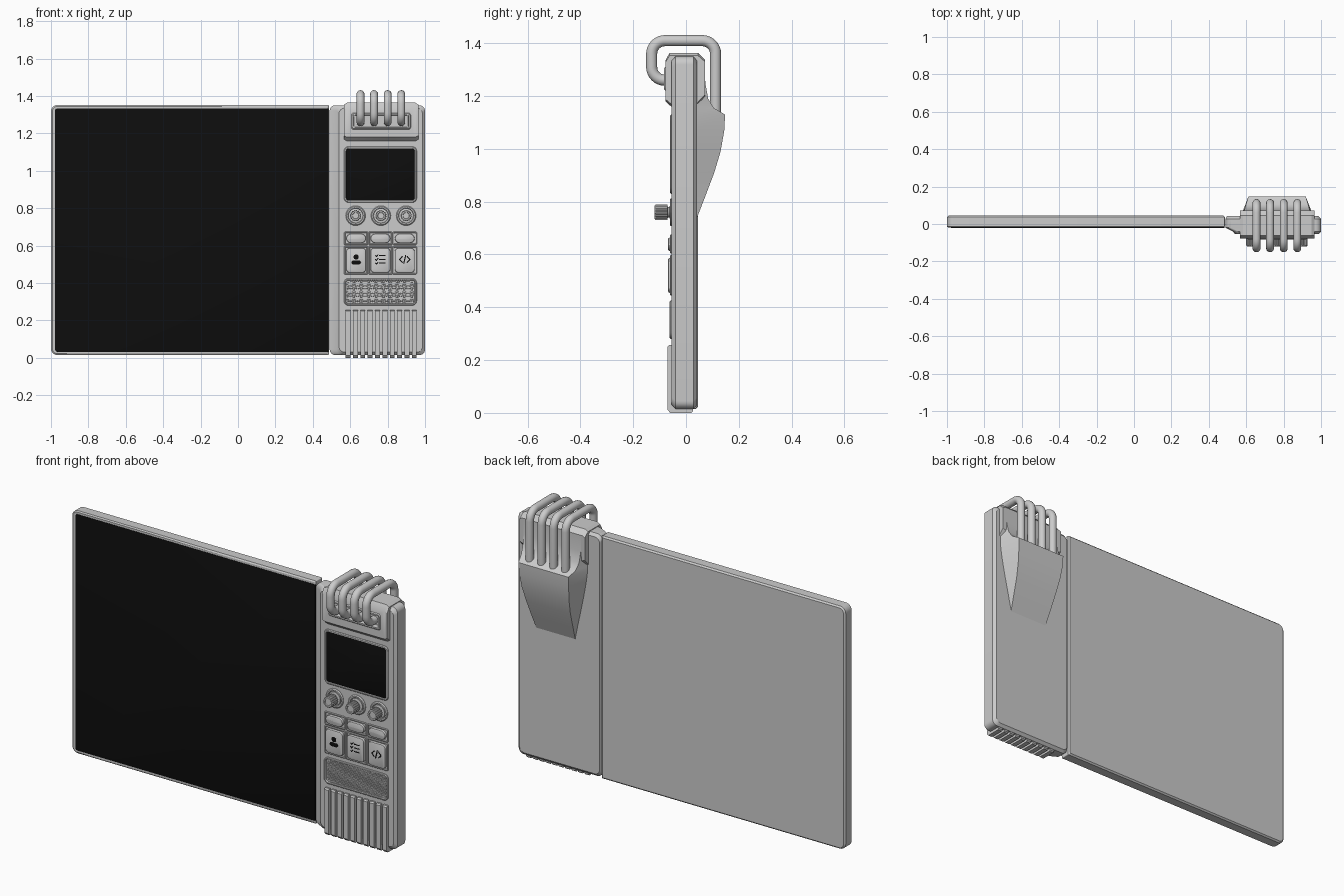
import bpy, bmesh, math
from mathutils import Vector

if "Cube" in bpy.data.objects:
    bpy.data.objects.remove(bpy.data.objects["Cube"])

black = bpy.data.materials.new("black")
black.diffuse_color = (0.004, 0.004, 0.004, 1)
black.use_nodes = True
black.node_tree.nodes["Principled BSDF"].inputs["Base Color"].default_value = black.diffuse_color


def finish(name, bm, mat=None):
    bmesh.ops.recalc_face_normals(bm, faces=bm.faces)
    me = bpy.data.meshes.new(name)
    bm.to_mesh(me)
    bm.free()
    ob = bpy.data.objects.new(name, me)
    bpy.context.collection.objects.link(ob)
    if mat:
        me.materials.append(mat)
    return ob


def add_loft(bm, loops):
    """Skin a stack of equal-length point loops and cap both ends."""
    rings = [[bm.verts.new(p) for p in lp] for lp in loops]
    n = len(rings[0])
    for a, b in zip(rings, rings[1:]):
        for i in range(n):
            bm.faces.new((a[i], a[(i + 1) % n], b[(i + 1) % n], b[i]))
    bm.faces.new(rings[0])
    bm.faces.new(rings[-1][::-1])


def loft(name, loops, mat=None):
    bm = bmesh.new()
    add_loft(bm, loops)
    return finish(name, bm, mat)


def rrect(rect, r, y, inset=0, r_right=None, seg=6):
    """Rounded rectangle in the xz plane."""
    x0, x1, z0, z1 = rect
    x0, x1, z0, z1 = x0 + inset, x1 - inset, z0 + inset, z1 - inset
    rl = max(r - inset, 0.002)
    rr = rl if r_right is None else r_right
    pts = []
    for cx, cz, q, a0 in ((x1 - rr, z1 - rr, rr, 0), (x0 + rl, z1 - rl, rl, 90),
                          (x0 + rl, z0 + rl, rl, 180), (x1 - rr, z0 + rr, rr, 270)):
        for i in range(seg + 1):
            a = math.radians(a0 + 90 * i / seg)
            pts.append((cx + q * math.cos(a), y, cz + q * math.sin(a)))
    return pts


def plate(name, rect, r, yb, yf, ch=0.006, mat=None, rr=None):
    return loft(name, [rrect(rect, r, yb, 0, rr), rrect(rect, r, yf + ch, 0, rr),
                       rrect(rect, r, yf + ch * 0.3, ch * 0.3, rr), rrect(rect, r, yf, ch, rr)], mat)


def tray(name, rect, r, yb, yf, lip, depth):
    c = lip * 0.4
    return loft(name, [rrect(rect, r, yb), rrect(rect, r, yf + c), rrect(rect, r, yf, c),
                       rrect(rect, r, yf, lip), rrect(rect, r, yf + depth, lip + 0.003)])


def circle_rect(x, z, r):
    return (x - r, x + r, z - r, z + r)


# large screen panel
S = (-1, 0.486, 0.015, 1.352)
loft("screen_body", [rrect(S, 0.035, 0.045, 0.008, 0.004), rrect(S, 0.035, 0.037, 0, 0.004),
                     rrect(S, 0.035, -0.014, 0, 0.004), rrect(S, 0.035, -0.019, 0.007, 0.004)])
plate("screen_glass", (-0.978, 0.485, 0.032, 1.334), 0.014, 0, -0.0205, 0.001, black, 0.003)

# control module with a sloped left edge
loft("control_module", [rrect(rc, 0.03, y) for rc, y in (
    ((0.497, 0.985, 0.03, 1.335), 0.042), ((0.490, 1, 0.015, 1.35), 0.028),
    ((0.490, 1, 0.015, 1.35), -0.02), ((0.528, 1, 0.015, 1.35), -0.040),
    ((0.540, 0.986, 0.03, 1.335), -0.054))])

# head block at the top, extruded from a side profile
side = [(-0.05, 1.155), (-0.078, 1.18), (-0.078, 1.335), (-0.062, 1.364),
        (0.045, 1.364), (0.072, 1.338), (0.072, 1.2), (0.03, 1.15)]
head = loft("head_block", [[(x, y, 1.26 + (z - 1.26) * s) for y, z in side]
                           for x, s in ((0.566, 0.9), (0.582, 1), (0.948, 1), (0.964, 0.9))])
cut = loft("slot_cutter", [rrect((0.618, 0.912, 1.232, 1.298), 0.012, y) for y in (-0.1, -0.058)])
cut.hide_render = True
mod = head.modifiers.new("slot", 'BOOLEAN')
mod.object = cut
bpy.context.view_layer.objects.active = head
bpy.ops.object.modifier_apply(modifier="slot")
bpy.data.objects.remove(cut)
# raised rim round the slot
tray("slot_rim", (0.606, 0.924, 1.22, 1.31), 0.015, -0.056, -0.083, 0.012, 0.024)

# rear wedge: (z, y, half width of outer face, half width at base)
wedge = [(1.335, 0.072, 0.175, 0.19), (1.25, 0.073, 0.175, 0.198), (1.19, 0.084, 0.172, 0.198),
         (1.155, 0.105, 0.166, 0.198), (1.13, 0.148, 0.153, 0.198), (1.07, 0.145, 0.151, 0.19),
         (0.99, 0.131, 0.144, 0.175), (0.91, 0.107, 0.135, 0.158), (0.82, 0.073, 0.127, 0.138),
         (0.73, 0.038, 0.118, 0.118)]
loft("rear_wedge", [[(0.765 - hb, 0.03, z), (0.765 - hf, y, z), (0.765 + hf, y, z),
                     (0.765 + hb, 0.03, z)] for z, y, hf, hb in wedge])

# four looped tubes over the head
path = [(0.112, 1.12)]
for cy, cz, a0 in ((0.062, 1.36, 0), (-0.08, 1.36, 90), (-0.08, 1.31, 180)):
    for i in range(9):
        a = math.radians(a0 + 90 * i / 8)
        path.append((cy + 0.05 * math.cos(a), cz + 0.05 * math.sin(a)))
path.append((-0.05, 1.26))
for k in range(4):
    loops = []
    for i, (y, z) in enumerate(path):
        p, q = path[max(i - 1, 0)], path[min(i + 1, len(path) - 1)]
        n = Vector((0, -(q[1] - p[1]), q[0] - p[0])).normalized()
        c = Vector((0.655 + 0.0727 * k, y, z))
        loops.append([c + 0.021 * (n * math.cos(t) + Vector((1, 0, 0)) * math.sin(t))
                      for t in (j * math.tau / 20 for j in range(20))])
    loft(f"tube_{k + 1}", loops)

# small display
tray("small_display_frame", (0.566, 0.956, 0.83, 1.13), 0.025, -0.04, -0.061, 0.01, 0.006)
plate("small_display_glass", (0.575, 0.947, 0.839, 1.121), 0.018, -0.04, -0.057, 0.001, black)


# knurled knobs on ringed dials
def gear(x, z, r, y, tooth=0.1, n=64):
    return [(x + r * (1 - tooth * (i % 4 < 2)) * math.cos(i * math.tau / n), y,
             z + r * (1 - tooth * (i % 4 < 2)) * math.sin(i * math.tau / n)) for i in range(n)]


for k, x in enumerate((0.629, 0.764, 0.899)):
    z = 0.76
    tray(f"dial_ring_{k + 1}", circle_rect(x, z, 0.053), 0.053, -0.04, -0.061, 0.012, 0.009)
    loft(f"knob_{k + 1}", [gear(x, z, r, y, t) for r, y, t in (
        (0.036, -0.04, 0), (0.036, -0.060, 0), (0.020, -0.062, 0), (0.020, -0.069, 0),
        (0.030, -0.070, 0.1), (0.030, -0.113, 0.1), (0.026, -0.119, 0.05), (0.018, -0.119, 0),
        (0.016, -0.115, 0))])

# button grid: three columns of a pill and a square key
cols = [0.6315, 0.7615, 0.8915]
for k, x in enumerate(cols):
    for nm, z0, z1, r in (("pill", 0.603, 0.675, 0.028), ("key", 0.445, 0.598, 0.02)):
        tray(f"{nm}_tray_{k + 1}", (x - 0.0645, x + 0.0645, z0, z1), 0.008, -0.04, -0.060, 0.006, 0.008)
        plate(f"{nm}_button_{k + 1}", (x - 0.053, x + 0.053, z0 + 0.01, z1 - 0.011), r, -0.04, -0.068)


# flat black icons on the keys
def strokes(name, x, z, segs, w=0.006):
    bm = bmesh.new()
    for ax, az, bx, bz in segs:
        a, b = Vector((x + ax, 0, z + az)), Vector((x + bx, 0, z + bz))
        d = (b - a).normalized() * w / 2
        n = Vector((-d.z, 0, d.x))
        quad = [a - d - n, b + d - n, b + d + n, a - d + n]
        add_loft(bm, [[p + Vector((0, y, 0)) for p in quad] for y in (-0.066, -0.069)])
    finish(name, bm, black)


KZ = 0.526
plate("person_icon_head", circle_rect(cols[0], KZ + 0.013, 0.014), 0.014, -0.066, -0.069, 0.0005, black)
plate("person_icon_body", (cols[0] - 0.025, cols[0] + 0.025, KZ - 0.027, KZ - 0.005), 0.011,
      -0.066, -0.069, 0.0005, black)
strokes("list_icon", cols[1], KZ, [s for h in (0.02, 0, -0.02) for s in (
    (-0.004, h, 0.025, h), (-0.026, h, -0.021, h - 0.005), (-0.021, h - 0.005, -0.013, h + 0.005))], 0.005)
strokes("bracket_icon", cols[2], KZ, [
    (-0.014, 0.015, -0.028, 0), (-0.028, 0, -0.014, -0.015), (0.014, 0.015, 0.028, 0),
    (0.028, 0, 0.014, -0.015), (-0.005, -0.02, 0.005, 0.02)])

# speaker grille with staggered studs
tray("speaker_frame", (0.566, 0.956, 0.28, 0.425), 0.025, -0.04, -0.062, 0.008, 0.007)
bm = bmesh.new()
for j in range(13):
    for i in range(36):
        x, z = 0.584 + 0.01 * i + 0.005 * (j % 2), 0.2925 + 0.01 * j
        if j in (0, 12) and not 1 < i < 34:
            continue
        add_loft(bm, [[(x + r * math.cos(t), y, z + r * math.sin(t)) for t in
                       (m * math.tau / 6 for m in range(6))] for r, y in ((0.004, -0.054), (0.003, -0.059))])
finish("speaker_grille", bm)

# ribs wrapping round the lower edge
for k in range(10):
    x = 0.588 + 0.0394 * k
    prof = [(-0.07, 0.25), (-0.07, 0.012), (-0.06, 0), (0.02, 0), (0.026, 0.006), (0.026, 0.03),
            (-0.045, 0.03), (-0.045, 0.257), (-0.064, 0.257)]
    loft(f"rib_{k + 1}", [[(x + dx, y, z) for y, z in prof] for dx in (-0.013, 0.013)])

# smooth shading with sharp creases kept
bpy.ops.object.select_all(action='SELECT')
bpy.context.view_layer.objects.active = head
bpy.ops.object.shade_smooth_by_angle(angle=math.radians(30))
